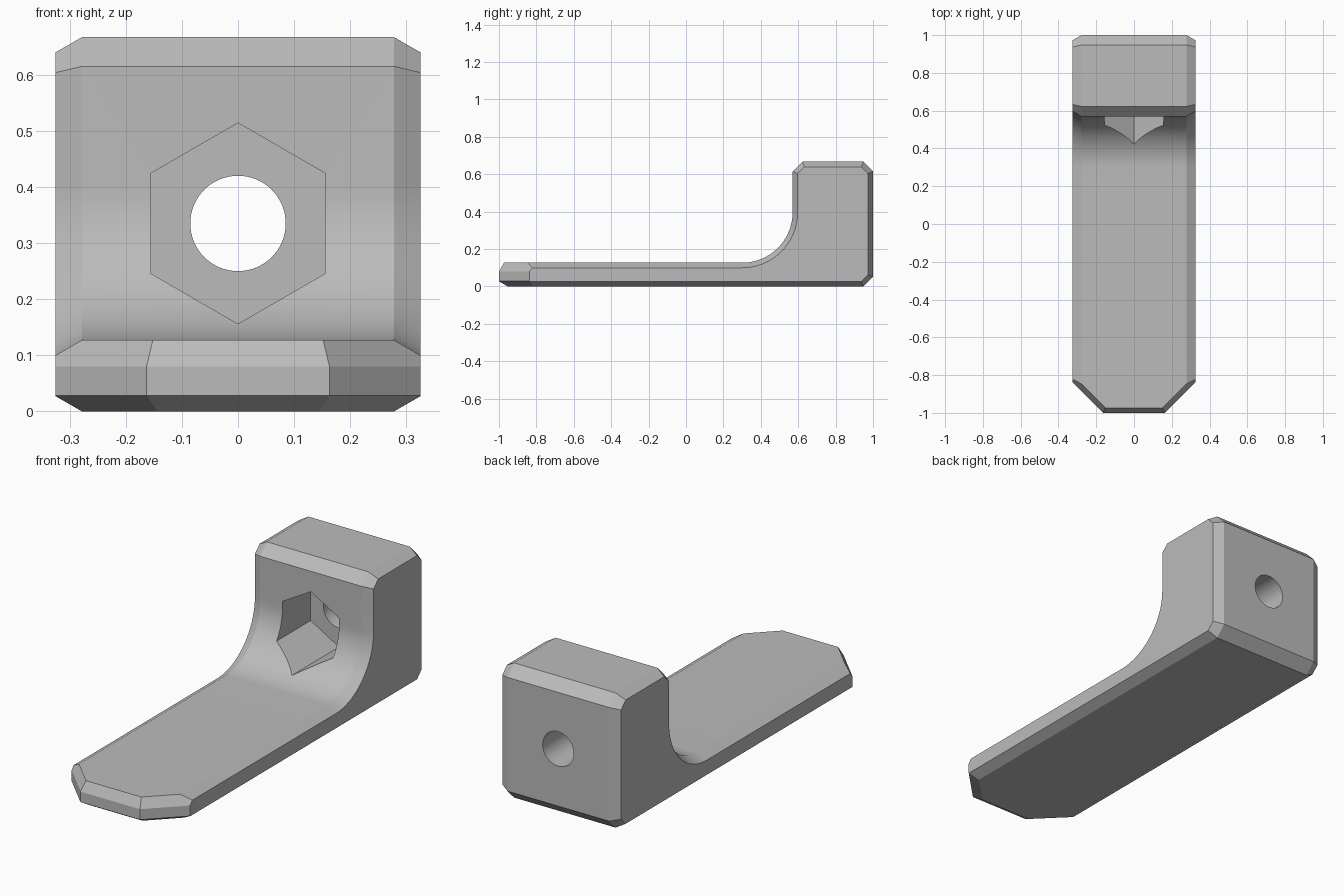
import bpy, bmesh, math
from mathutils import Vector

cube = bpy.data.objects.get("Cube")
if cube:
    bpy.data.objects.remove(cube)

grey = bpy.data.materials.new("plain grey")
grey.use_nodes = True
colour = (0.5, 0.5, 0.5, 1)
grey.diffuse_color = colour
grey.node_tree.nodes["Principled BSDF"].inputs["Base Color"].default_value = colour

HALF, BEVEL, INSET = 0.325, 0.047, 0.027
TOP, PLATE, BLOCK_Y, FILLET, CUT = 0.667, 0.127, 0.57, 0.27, 0.052
HOLE_Z = 0.335


def inset_profile(points, d):
    """Mitred inward offset of a counter-clockwise outline."""
    result = []
    for i, p in enumerate(points):
        a = (p - points[i - 1]).normalized()
        b = (points[(i + 1) % len(points)] - p).normalized()
        na, nb = Vector((-a.y, a.x)), Vector((-b.y, b.x))
        result.append(p + (na + nb) * d / (1 + na.dot(nb)))
    return result


def make_object(name, bm):
    bmesh.ops.recalc_face_normals(bm, faces=bm.faces)
    mesh = bpy.data.meshes.new(name)
    bm.to_mesh(mesh)
    bm.free()
    mesh.materials.append(grey)
    obj = bpy.data.objects.new(name, mesh)
    bpy.context.collection.objects.link(obj)
    return obj


def prism(name, sides, radius, y0, y1):
    """Prism along y, centred on the bolt axis, with a corner pointing up."""
    bm = bmesh.new()
    rings = []
    for y in (y0, y1):
        rings.append([bm.verts.new((radius * math.sin(math.tau * i / sides), y,
                                    HOLE_Z + radius * math.cos(math.tau * i / sides)))
                      for i in range(sides)])
        bm.faces.new(rings[-1])
    for i in range(sides):
        j = (i + 1) % sides
        bm.faces.new((rings[0][i], rings[0][j], rings[1][j], rings[1][i]))
    return make_object(name, bm)


# Side outline: thin plate, concave fillet, upright block with cut corners
outline = [Vector(p) for p in ((-1.1, 0), (1 - CUT, 0), (1, CUT), (1, TOP - CUT),
                               (1 - CUT, TOP), (BLOCK_Y + CUT, TOP),
                               (BLOCK_Y, TOP - CUT))]
STEPS = 24
for i in range(STEPS + 1):
    t = math.pi / 2 * i / STEPS
    outline.append(Vector((BLOCK_Y - FILLET + FILLET * math.cos(t),
                           PLATE + FILLET - FILLET * math.sin(t))))
outline.append(Vector((-1.1, PLATE)))
small = inset_profile(outline, INSET)

# Loft across the width, narrowing at both sides for the bevel
bm = bmesh.new()
sections = ((-HALF, small), (BEVEL - HALF, outline), (HALF - BEVEL, outline), (HALF, small))
rings = [[bm.verts.new((x, p.x, p.y)) for p in pts] for x, pts in sections]
count = len(outline)
for r0, r1 in zip(rings, rings[1:]):
    for i in range(count):
        j = (i + 1) % count
        bm.faces.new((r0[i], r0[j], r1[j], r1[i]))
bm.faces.new(rings[0])
bm.faces.new(rings[-1])

# Pointed toe: front and two diagonal cuts, each bevelled above and below
diag = math.sqrt(0.5)
for direction, reach in ((Vector((0, -1, 0)), 1.0),
                         (Vector((diag, -diag, 0)), 1.163 * diag),
                         (Vector((-diag, -diag, 0)), 1.163 * diag)):
    up = Vector((0, 0, 1))
    for normal, height in ((direction, 0.05),
                           (direction * BEVEL + up * INSET, PLATE - BEVEL),
                           (direction * 0.028 - up * BEVEL, 0.028)):
        cut = bmesh.ops.bisect_plane(bm, geom=bm.verts[:] + bm.edges[:] + bm.faces[:],
                                     plane_co=direction * reach + up * height,
                                     plane_no=normal, clear_outer=True)
        rim = [e for e in cut["geom_cut"] if isinstance(e, bmesh.types.BMEdge)]
        bmesh.ops.holes_fill(bm, edges=[e for e in rim if e.is_boundary], sides=0)
bmesh.ops.remove_doubles(bm, verts=bm.verts, dist=1e-5)
bracket = make_object("angle_bracket", bm)

# Hexagonal nut pocket and round bolt hole
for cutter in (prism("nut_pocket_cutter", 6, 0.179, 0.2, 0.79),
               prism("bolt_hole_cutter", 64, 0.085, 0.3, 1.2)):
    cutter.hide_render = True
    mod = bracket.modifiers.new(cutter.name, "BOOLEAN")
    mod.operation = "DIFFERENCE"
    mod.solver = "EXACT"
    mod.object = cutter
    bpy.context.view_layer.objects.active = bracket
    bpy.ops.object.modifier_apply(modifier=mod.name)
    bpy.data.objects.remove(cutter)

bpy.ops.object.select_all(action="DESELECT")
bracket.select_set(True)
bpy.context.view_layer.objects.active = bracket
bpy.ops.object.shade_smooth_by_angle(angle=math.radians(20))
